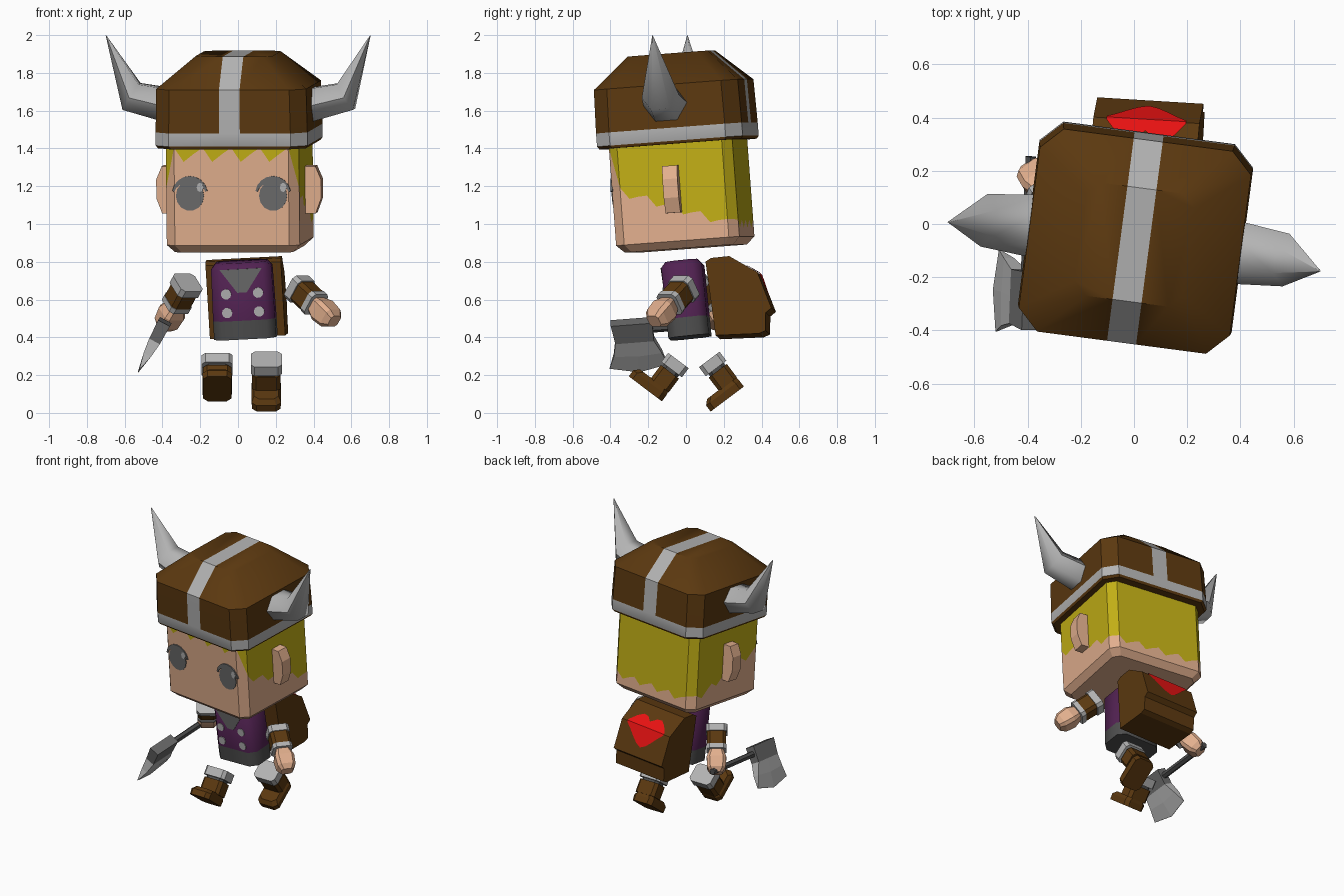
import bpy, math
from mathutils import Matrix, Vector

if "Cube" in bpy.data.objects:
    bpy.data.objects.remove(bpy.data.objects["Cube"])

def mat(name, r, g, b):
    m = bpy.data.materials.new(name)
    m.diffuse_color = (r, g, b, 1)
    m.use_nodes = True
    m.node_tree.nodes["Principled BSDF"].inputs["Base Color"].default_value = m.diffuse_color
    return m

BROWN = mat("brown leather", 0.105, 0.040, 0.005)
LIGHT = mat("light grey", 0.45, 0.45, 0.45)
MID = mat("mid grey", 0.15, 0.15, 0.15)
DARK = mat("dark grey", 0.075, 0.075, 0.075)
SKIN = mat("skin", 0.76, 0.43, 0.27)
HAIR = mat("blond hair", 0.54, 0.43, 0.008)
PURPLE = mat("purple cloth", 0.085, 0.016, 0.085)
RED = mat("red", 0.80, 0.006, 0.006)

def T(x, y, z):
    return Matrix.Translation((x, y, z))

def R(deg, axis):
    return Matrix.Rotation(math.radians(deg), 4, axis)

def build(name, verts, faces, M, mats, index=None, smooth=0):
    me = bpy.data.meshes.new(name)
    me.from_pydata([M @ Vector(v) for v in verts], [], faces)
    for m in mats:
        me.materials.append(m)
    if index:
        for p, i in zip(me.polygons, index):
            p.material_index = i
    ob = bpy.data.objects.new(name, me)
    bpy.context.collection.objects.link(ob)
    bpy.ops.object.select_all(action='DESELECT')
    ob.select_set(True)
    bpy.context.view_layer.objects.active = ob
    bpy.ops.object.mode_set(mode='EDIT')
    bpy.ops.mesh.select_all(action='SELECT')
    bpy.ops.mesh.normals_make_consistent(inside=False)
    bpy.ops.object.mode_set(mode='OBJECT')
    if smooth:
        bpy.ops.object.shade_smooth_by_angle(angle=math.radians(smooth))
    return ob

def loft(name, rings, M, mats, rule=None, cap=None, smooth=0):
    """Skin rings of equal length; rule(row, column) picks the material."""
    n = len(rings[0])
    verts = [p for ring in rings for p in ring]
    faces, idx = [list(range(n))], [0]
    for r in range(len(rings) - 1):
        for c in range(n):
            d = (c + 1) % n
            faces.append([r*n + c, r*n + d, r*n + n + d, r*n + n + c])
            idx.append(rule(r, c) if rule else 0)
    top = (len(rings) - 1) * n
    for loop, m in cap or [(range(n), len(mats) - 1 if rule else 0)]:
        faces.append([top + i for i in loop])
        idx.append(m)
    return build(name, verts, faces, M, mats, idx, smooth)

def octagon(w, d, c, z, s=None, y=0):
    """Chamfered rectangle, optionally with stripe points at x = +-s."""
    e = [-s, s] if s else []
    front = [-w + c] + e + [w - c]
    pts = [(x, -d) for x in front] + [(w, -d + c), (w, d - c)]
    pts += [(x, d) for x in reversed(front)] + [(-w, d - c), (-w, -d + c)]
    return [(px, py + y, z) for px, py in pts]

def prism(name, pts, a, b, M, m, axis='Y'):
    put = (lambda p, h: (p[0], h, p[1])) if axis == 'Y' else (lambda p, h: (h, p[0], p[1]))
    return loft(name, [[put(p, h) for p in pts] for h in (a, b)], M, [m])

def ellipse(cx, cz, rx, rz, n=14):
    return [(cx + rx*math.cos(2*math.pi*i/n), cz + rz*math.sin(2*math.pi*i/n)) for i in range(n)]

# ---------- head with zigzag hairline ----------
H = T(0.012, 0, 0.86) @ R(-7.5, 'Z') @ R(4.3, 'X')

def outline(w, d, c, n=12):
    o = octagon(w, d, c, 0)
    pts = []
    for k in range(0, 8, 2):
        a, b = Vector(o[k]), Vector(o[k + 1])
        pts += [(k // 2, i, a.lerp(b, i / n)) for i in range(n + 1)]
    return pts

def hairline(side, i, p):
    if side == 0:
        return (0.57, 0.495, 0.535)[i % 3]
    tooth = (0.02, -0.025, 0.0)[i % 3]
    return (0.12 if side == 2 else 0.23 - 0.37*p.y) + tooth

full, small = outline(0.355, 0.33, 0.05), outline(0.315, 0.29, 0.04)
loft("head", [[(p.x, p.y, 0.01) for _, _, p in small],
              [(p.x, p.y, 0.05) for _, _, p in full],
              [(p.x, p.y, hairline(s, i, p)) for s, i, p in full],
              [(p.x, p.y, 0.72) for _, _, p in full]],
     H, [SKIN, HAIR], lambda r, c: 1 if r == 2 else 0)

# ears, eyes
for s, side in ((-1, "left"), (1, "right")):
    ear = [(0.33, 0.45), (0.41, 0.45), (0.44, 0.38), (0.44, 0.28), (0.41, 0.20), (0.33, 0.20)]
    prism(side + "_ear", [(s*x, z) for x, z in ear], -0.04, 0.04, H, SKIN)
    cx = 0.222 * s
    prism(side + "_eye", ellipse(cx, 0.315, 0.075, 0.08), -0.325, -0.335, H, MID)
    arc = [math.radians(a) for a in range(10, 171, 20)]
    lash = [(cx + 0.095*math.cos(a), 0.325 + 0.095*math.sin(a)) for a in arc]
    lash += [(cx + 0.085*math.cos(a), 0.325 + 0.06*math.sin(a)) for a in reversed(arc)]
    prism(side + "_eyelash", lash, -0.325, -0.337, H, MID)
    prism(side + "_eye_glint", ellipse(cx + 0.055, 0.36, 0.018, 0.025, 8), -0.325, -0.338, H, LIGHT)

# ---------- helmet with band and stripe ----------
S = 0.055
helmet = [octagon(0.395, 0.38, 0.08, 0.565, S), octagon(0.405, 0.39, 0.08, 0.58, S),
          octagon(0.405, 0.39, 0.08, 0.65, S), octagon(0.40, 0.385, 0.08, 0.88, S),
          octagon(0.205, 0.215, 0.05, 1.045, S)]
loft("helmet", helmet, H, [BROWN, LIGHT],
     lambda r, c: 1 if r == 1 or (r > 1 and c in (1, 7)) else 0,
     cap=[([1, 2, 7, 8], 1), ([0, 1, 8, 9, 10, 11], 0), ([2, 3, 4, 5, 6, 7], 0)], smooth=35)

# horns: (bottom x, z), (top x, z), half depth
for s, side in ((-1, "left"), (1, "right")):
    rings = []
    for (bx, bz), (tx, tz), r in (((0.37, 0.68), (0.37, 0.86), 0.12),
                                  ((0.615, 0.75), (0.53, 0.885), 0.10),
                                  ((0.707, 1.14), (0.703, 1.14), 0.002)):
        ring = []
        for k in range(6):
            a = math.radians(60 * k)
            f = 0.5 + 0.5 * math.sin(a) / 0.866
            ring.append((s*(bx + (tx - bx)*f), r*math.cos(a), bz + (tz - bz)*f))
        rings.append(ring)
    loft(side + "_horn", rings, H, [LIGHT], smooth=62)

# ---------- torso ----------
B = T(0.03, 0, 0.6) @ R(-3.5, 'Z') @ R(-3, 'Y') @ T(0, 0, -0.6)
C = B @ T(0, 0.022, 0.40) @ R(6, 'X')
loft("tunic", [octagon(0.165, 0.108, 0.045, 0), octagon(0.165, 0.108, 0.045, 0.1),
               octagon(0.16, 0.108, 0.045, 0.375), octagon(0.135, 0.085, 0.04, 0.405)],
     C, [DARK, PURPLE], lambda r, c: int(r > 0), smooth=50)
prism("collar", [(-0.112, 0.375), (-0.025, 0.25), (0.025, 0.25), (0.112, 0.375)],
      -0.105, -0.112, C, MID)
for x in (-0.085, 0.085):
    for z in (0.145, 0.245):
        prism("button", ellipse(x, z, 0.028, 0.028, 10), -0.105, -0.113, C, LIGHT)

# ---------- backpack with heart folded over its flap ----------
prism("backpack", [(0.115, 0.79), (0.145, 0.81), (0.24, 0.82), (0.39, 0.735), (0.465, 0.545),
                   (0.435, 0.52), (0.435, 0.425), (0.40, 0.41), (0.17, 0.40)],
      -0.20, 0.20, B, BROWN, 'X')

def on_flap(x, s):
    d = Vector((-0.15, 0.085)) if s > 0 else Vector((-0.075, 0.19))
    p = Vector((0.39, 0.735)) + d.normalized() * s
    return (x, p.x + 0.004, p.y + 0.005)

half_t = [0.05, 0.085, 0.09, 0.06, 0.01]
half_b = [-0.14, -0.12, -0.085, -0.045, -0.01]
verts, faces = [], []
for k in range(-4, 5):
    for sv in (half_t[abs(k)], 0, half_b[abs(k)]):
        verts.append(on_flap(0.0375 * k, sv))
for k in range(8):
    for j in (0, 1):
        faces.append([3*k + j, 3*k + j + 1, 3*k + j + 4, 3*k + j + 3])
build("heart_patch", verts, faces, B, [RED])

# ---------- arms: banded sleeve and fist ----------
def arm(side, a, b):
    a, b = Vector(a), Vector(b)
    M = T(*a) @ (b - a).to_track_quat('Z', 'Y').to_matrix().to_4x4()
    L = (b - a).length
    for name, t0, t1, w, m in (("shoulder_trim", 0, 0.15, 0.07, LIGHT),
                               ("sleeve", 0.15, 0.42, 0.063, BROWN),
                               ("cuff", 0.42, 0.52, 0.066, LIGHT)):
        loft(side + "_" + name, [octagon(w, w, 0.02, L*t0), octagon(w, w, 0.02, L*t1)], M, [m])
    loft(side + "_hand", [octagon(0.045, 0.045, 0.015, L*0.52), octagon(0.064, 0.06, 0.02, L*0.68),
                          octagon(0.06, 0.055, 0.02, L*0.9), octagon(0.04, 0.035, 0.015, L)], M, [SKIN])

arm("left", (-0.265, 0.03, 0.69), (-0.39, 0.21, 0.455))
arm("right", (0.31, 0.0, 0.67), (0.51, -0.17, 0.485))

# ---------- axe ----------
A = T(-0.375, 0, 0.505) @ R(28, 'Y') @ R(5, 'X')
prism("axe_handle", ellipse(0, -0.05, 0.022, 0.022, 6), -0.38, 0.25, A, DARK)
blade = []
for h, y0, y1, t, bow in ((0.035, -0.40, -0.18, 0.0, 0), (0.032, -0.385, -0.18, 0.11, 0),
                          (0.022, -0.40, -0.145, 0.19, 0.01), (0.002, -0.43, -0.12, 0.27, 0.035)):
    ym = (y0 + y1) / 2
    blade.append([(-h, y0, -t), (h, y0, -t), (h, ym, -t - bow), (h, y1, -t), (-h, y1, -t), (-h, ym, -t - bow)])
loft("axe_blade", blade, A, [MID, LIGHT], lambda r, c: int(r > 0))

# ---------- legs: cuff, shin, boot ----------
def leg(side, origin, swing):
    M = T(*origin) @ R(swing, 'X')
    for name, z0, z1, w, d, m in (("leg_cuff", 0, -0.06, 0.082, 0.068, LIGHT),
                                  ("leg_gap", -0.06, -0.075, 0.065, 0.05, DARK),
                                  ("shin", -0.075, -0.165, 0.075, 0.06, BROWN)):
        loft(side + "_" + name, [octagon(w, d, 0.02, z0), octagon(w, d, 0.02, z1)], M, [m])
    loft(side + "_boot", [octagon(0.075, 0.11, 0.025, -0.225, y=-0.05),
                          octagon(0.078, 0.11, 0.025, -0.185, y=-0.05),
                          octagon(0.065, 0.095, 0.025, -0.16, y=-0.04)], M, [BROWN])

leg("left", (-0.11, -0.04, 0.277), -37)
leg("right", (0.15, 0.123, 0.283), 37)
